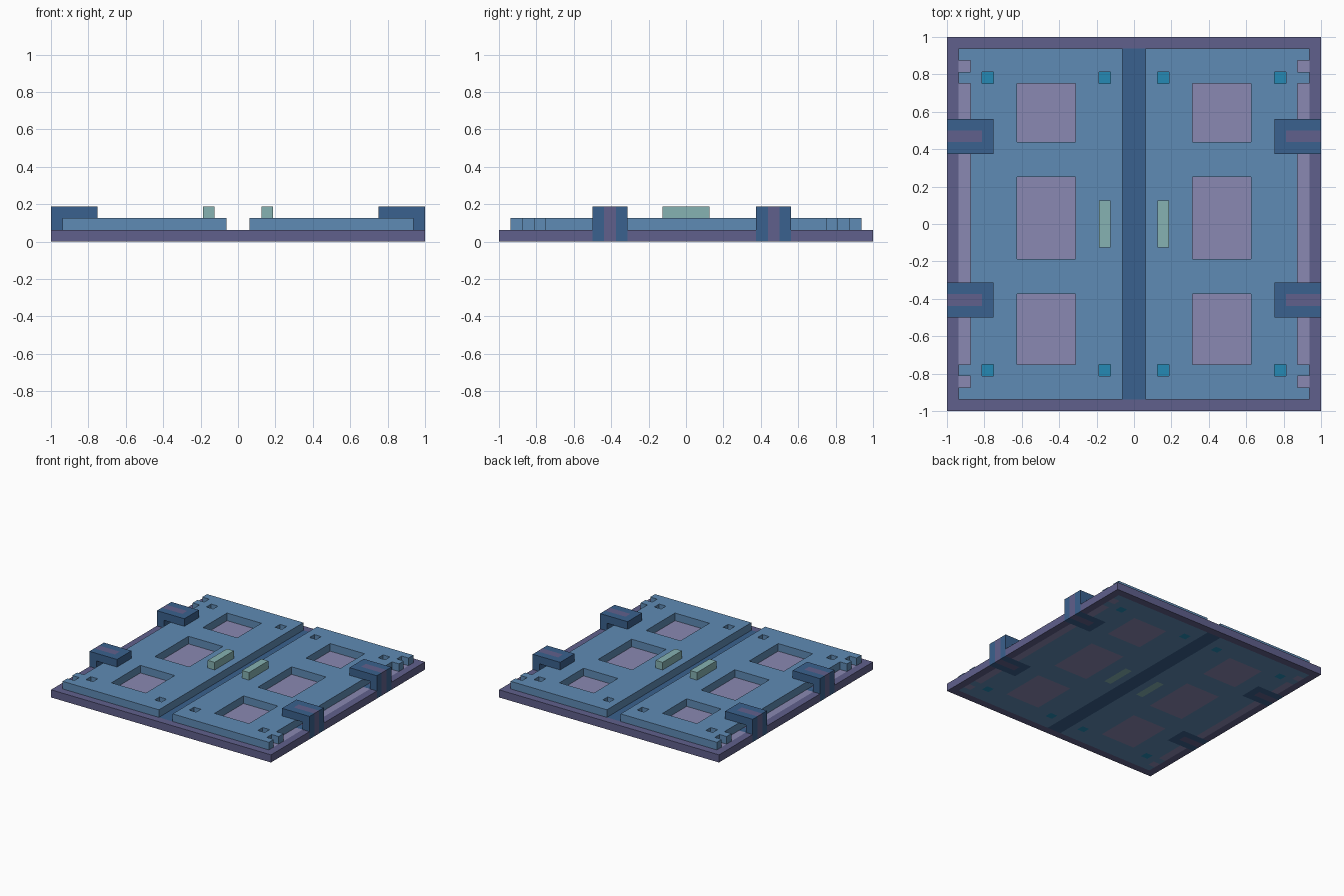
import bpy, bmesh

U = 1 / 16  # one block unit

cube = bpy.data.objects.get("Cube")
if cube:
    bpy.data.objects.remove(cube, do_unlink=True)


# Materials, given as display colours and converted to linear
def linear(c):
    c /= 255
    return c / 12.92 if c <= 0.04045 else ((c + 0.055) / 1.055) ** 2.4


def make_material(name, rgb):
    m = bpy.data.materials.new(name)
    col = tuple(linear(c) for c in rgb) + (1,)
    m.diffuse_color = col
    m.use_nodes = True
    m.node_tree.nodes["Principled BSDF"].inputs["Base Color"].default_value = col
    return m


COLOURS = {
    "muted_purple": (96, 96, 140),
    "panel_blue": (95, 139, 181),
    "navy_blue": (58, 97, 142),
    "lavender": (138, 137, 178),
    "teal": (37, 138, 181),
    "pale_green": (134, 178, 178),
}
MATS = [make_material(n, c) for n, c in COLOURS.items()]
PURPLE, BLUE, NAVY, LAVENDER, TEAL, GREEN = range(6)

# Layout rectangles on the +x half, in units: x0, x1, y0, y1
LATCHES = [(12, 16, 6, 9), (12, 16, -8, -5)]
STRIPES = [(13, 16, 7, 8), (13, 16, -7, -6)]
WINDOWS = [(5, 10, 7, 12), (5, 10, -3, 4), (5, 10, -12, -6)]
PEGS = [(x, x + 1, y, y + 1) for x in (2, 12) for y in (12, -13)]
NOTCHES = [(14, 15, 13, 14), (14, 15, -14, -13), (14, 15, -12, 12)]
HANDLE = (2, 3, -2, 2)


def inside(x, y, rects):
    return any(a < abs(x) < b and c < y < d for a, b, c, d in rects)


# Colour of the plan at a point
def plan_colour(x, y, z, n):
    if inside(x, y, STRIPES):
        return PURPLE
    if inside(x, y, LATCHES):
        return NAVY
    if abs(x) > 15 or abs(y) > 15:
        return PURPLE
    if abs(x) < 1:
        return NAVY
    if inside(x, y, [HANDLE]):
        return GREEN
    if inside(x, y, PEGS):
        return TEAL
    if inside(x, y, WINDOWS + NOTCHES):
        return LAVENDER
    return BLUE


# Surface of all solid cells between the given cut lines
def block(name, xs, ys, zs, colour, solid=lambda x, y, z: True):
    cuts = [sorted(set(c)) for c in (xs, ys, zs)]
    mid = lambda a, i: (cuts[a][i] + cuts[a][i + 1]) / 2

    def filled(idx):
        if any(i < 0 or i >= len(c) - 1 for i, c in zip(idx, cuts)):
            return False
        return solid(*(mid(a, idx[a]) for a in range(3)))

    bm = bmesh.new()
    verts = {}

    def vert(key):
        if key not in verts:
            verts[key] = bm.verts.new([cuts[a][key[a]] * U for a in range(3)])
        return verts[key]

    cells = [(i, j, k) for i in range(len(cuts[0]) - 1)
             for j in range(len(cuts[1]) - 1) for k in range(len(cuts[2]) - 1)]
    for cell in filter(filled, cells):
        centre = [mid(a, cell[a]) for a in range(3)]
        for axis in range(3):
            for side in (0, 1):
                near = list(cell)
                near[axis] += 2 * side - 1
                if filled(near):
                    continue
                b, c = (axis + 1) % 3, (axis + 2) % 3
                ring = []
                for db, dc in ((0, 0), (1, 0), (1, 1), (0, 1)):
                    key = list(cell)
                    key[axis] += side
                    key[b] += db
                    key[c] += dc
                    ring.append(vert(tuple(key)))
                face = bm.faces.new(ring if side else ring[::-1])
                normal = [0, 0, 0]
                normal[axis] = 2 * side - 1
                face.material_index = colour(*centre, normal)
    mesh = bpy.data.meshes.new(name)
    bm.to_mesh(mesh)
    bm.free()
    for m in MATS:
        mesh.materials.append(m)
    obj = bpy.data.objects.new(name, mesh)
    bpy.context.collection.objects.link(obj)


def span(rects, a):
    return [v for r in rects for v in r[a:a + 2]]


plan = LATCHES + STRIPES + WINDOWS + PEGS + NOTCHES + [HANDLE]
plan_x = span(plan, 0) + [1, 15, 16]
plan_y = span(plan, 2) + [-16, -15, 15, 16]

# Base slab, patterned on both faces
block("base", plan_x + [-x for x in plan_x], plan_y, (0, 1), plan_colour)


# Latches: a purple stripe runs over the top and down the outer face
def latch_colour(x, y, z, n):
    striped = inside(x, y, STRIPES) and (n[2] > 0 or n[0] * x > 0)
    return PURPLE if striped else NAVY


for s, side in ((1, "left"), (-1, "right")):
    # Door panel with windows, peg holes and edge notches
    holes = WINDOWS + PEGS + NOTCHES
    block(side + "_door", [s * x for x in span(holes, 0) + [1, 15]],
          span(holes, 2) + [-15, 15], (1, 2), lambda x, y, z, n: BLUE,
          lambda x, y, z: not inside(x, y, holes))

    # Door handle
    block(side + "_handle", [s * x for x in HANDLE[:2]], HANDLE[2:], (2, 3),
          lambda x, y, z, n: GREEN)

    # Hooked latches gripping the door edge
    for (x0, x1, y0, y1), st, end in zip(LATCHES, STRIPES, ("back", "front")):
        block(f"{side}_{end}_latch", [s * x for x in (x0, 13, 15, x1)],
              (y0, st[2], st[3], y1), (1, 2, 3), latch_colour,
              lambda x, y, z: z > 2 or abs(x) > 15)
